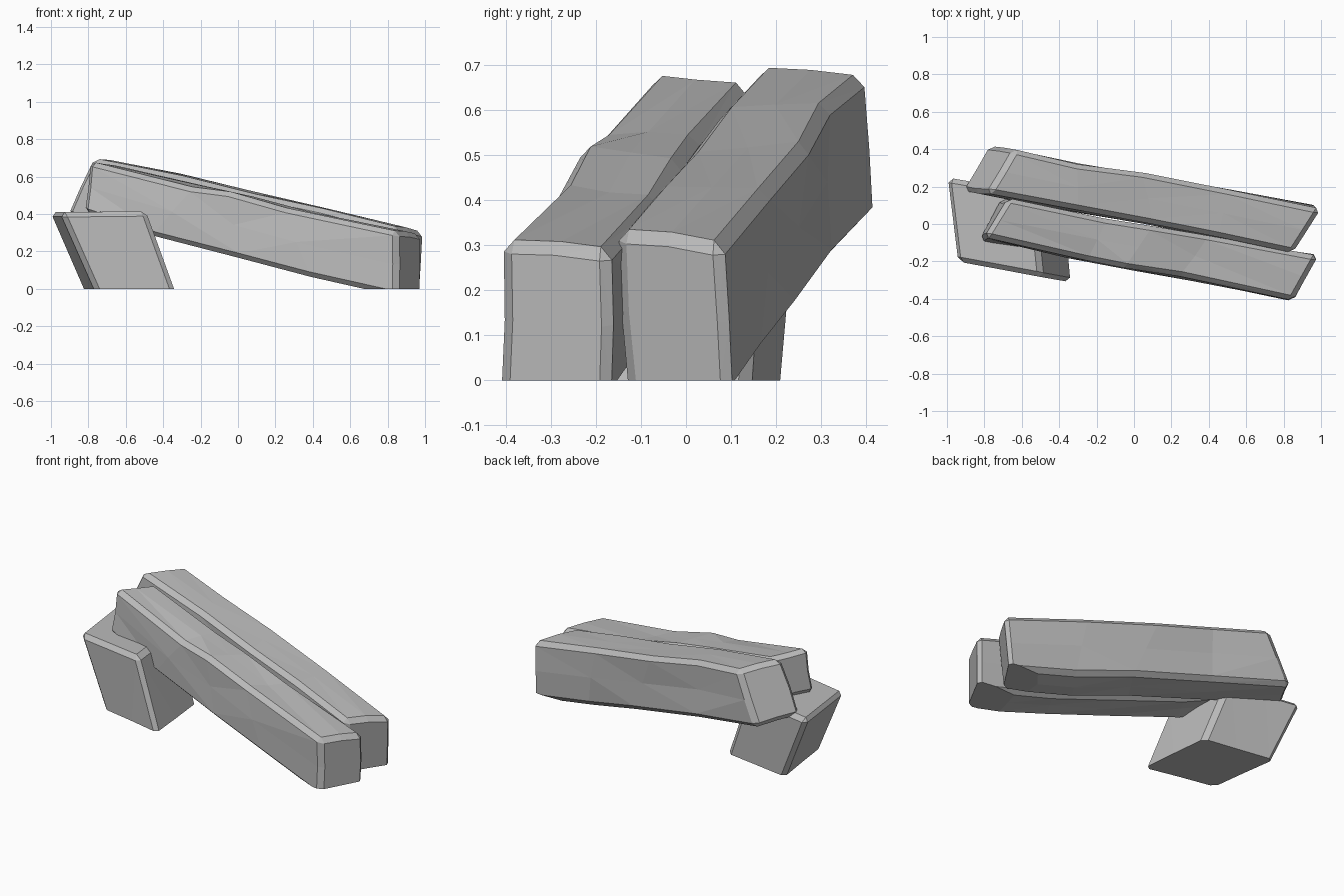
import bpy, bmesh, random
from mathutils import Vector

if "Cube" in bpy.data.objects:
    bpy.data.objects.remove(bpy.data.objects["Cube"])

random.seed(4)
stone = bpy.data.materials.new("grey stone")
stone.diffuse_color = (0.5, 0.5, 0.5, 1)
stone.use_nodes = True
stone.node_tree.nodes["Principled BSDF"].inputs["Base Color"].default_value = stone.diffuse_color


def rock(name, rails, bevel, rough):
    """Loft four corner rails into a chipped block, chamfer it, trim it flat at the ground."""
    bm = bmesh.new()
    rings = []
    for corners in zip(*rails):
        pts = [Vector(c) for c in corners]
        centre = sum(pts, Vector()) / 4
        ring = []
        for i, p in enumerate(pts):
            mid = (p + pts[(i + 1) % 4]) / 2
            mid += (mid - centre).normalized() * random.uniform(-rough, rough)
            ring += [bm.verts.new(p), bm.verts.new(mid)]
        rings.append(ring)
    for a, b in zip(rings, rings[1:]):
        for i in range(8):
            j = (i + 1) % 8
            bm.faces.new((a[i], a[j], b[j], b[i]))
    bm.faces.new(rings[0][::-1])
    bm.faces.new(rings[-1])
    bmesh.ops.recalc_face_normals(bm, faces=bm.faces)

    # chamfer the corner rails and the rims of both ends
    edges = [bm.edges.get((a[i], b[i])) for a, b in zip(rings, rings[1:]) for i in (0, 2, 4, 6)]
    edges += [bm.edges.get((r[i], r[(i + 1) % 8])) for r in (rings[0], rings[-1]) for i in range(8)]
    bmesh.ops.bevel(bm, geom=edges, offset=bevel, segments=1, profile=0.5,
                    affect='EDGES', clamp_overlap=True)

    # flat cut at ground level
    bmesh.ops.bisect_plane(bm, geom=bm.verts[:] + bm.edges[:] + bm.faces[:],
                           plane_co=(0, 0, 0), plane_no=(0, 0, 1), clear_inner=True)
    rim = [e for e in bm.edges if e.is_boundary]
    if rim:
        bmesh.ops.holes_fill(bm, edges=rim, sides=0)
    bmesh.ops.triangulate(bm, faces=[f for f in bm.faces if len(f.verts) == 4])
    bmesh.ops.recalc_face_normals(bm, faces=bm.faces)
    mesh = bpy.data.meshes.new(name)
    bm.to_mesh(mesh)
    bm.free()
    mesh.materials.append(stone)
    bpy.context.collection.objects.link(bpy.data.objects.new(name, mesh))


# rails: bottom front, bottom back, top back, top front (left end to right end)
rock("front_slab", [
    [(-.83, -.09, .41), (-.45, -.16, .28), (0, -.25, .165), (.38, -.315, .065), (.85, -.415, -.04)],
    [(-.71, .14, .40), (-.33, .05, .27), (.12, -.03, .15), (.5, -.10, .05), (.98, -.17, -.05)],
    [(-.67, .14, .665), (-.15, .03, .545), (.1, -.01, .49), (.4, -.06, .41), (.985, -.17, .288)],
    [(-.80, -.07, .685), (-.25, -.195, .545), (-.05, -.235, .52), (.25, -.28, .435), (.85, -.41, .307)],
], .026, .010)

rock("back_slab", [
    [(-.92, .18, .395), (-.42, .08, .28), (.05, 0, .165), (.4, -.07, .065), (.83, -.13, -.03)],
    [(-.78, .42, .365), (-.3, .325, .265), (.2, .24, .15), (.55, .165, .055), (.98, .10, -.04)],
    [(-.64, .40, .68), (-.3, .32, .615), (.05, .275, .53), (.5, .185, .425), (1.0, .08, .30)],
    [(-.78, .165, .70), (-.3, .075, .605), (.1, 0, .505), (.45, -.07, .43), (.85, -.155, .33)],
], .026, .010)

# leaning support block under the raised ends
rock("support_block", [
    [(-.95, -.20, .41), (-.75, -.225, -.04)],
    [(-1.005, .25, .41), (-.81, .21, -.04)],
    [(-.54, .17, .415), (-.37, .14, -.04)],
    [(-.49, -.285, .415), (-.325, -.315, -.04)],
], .026, .003)
